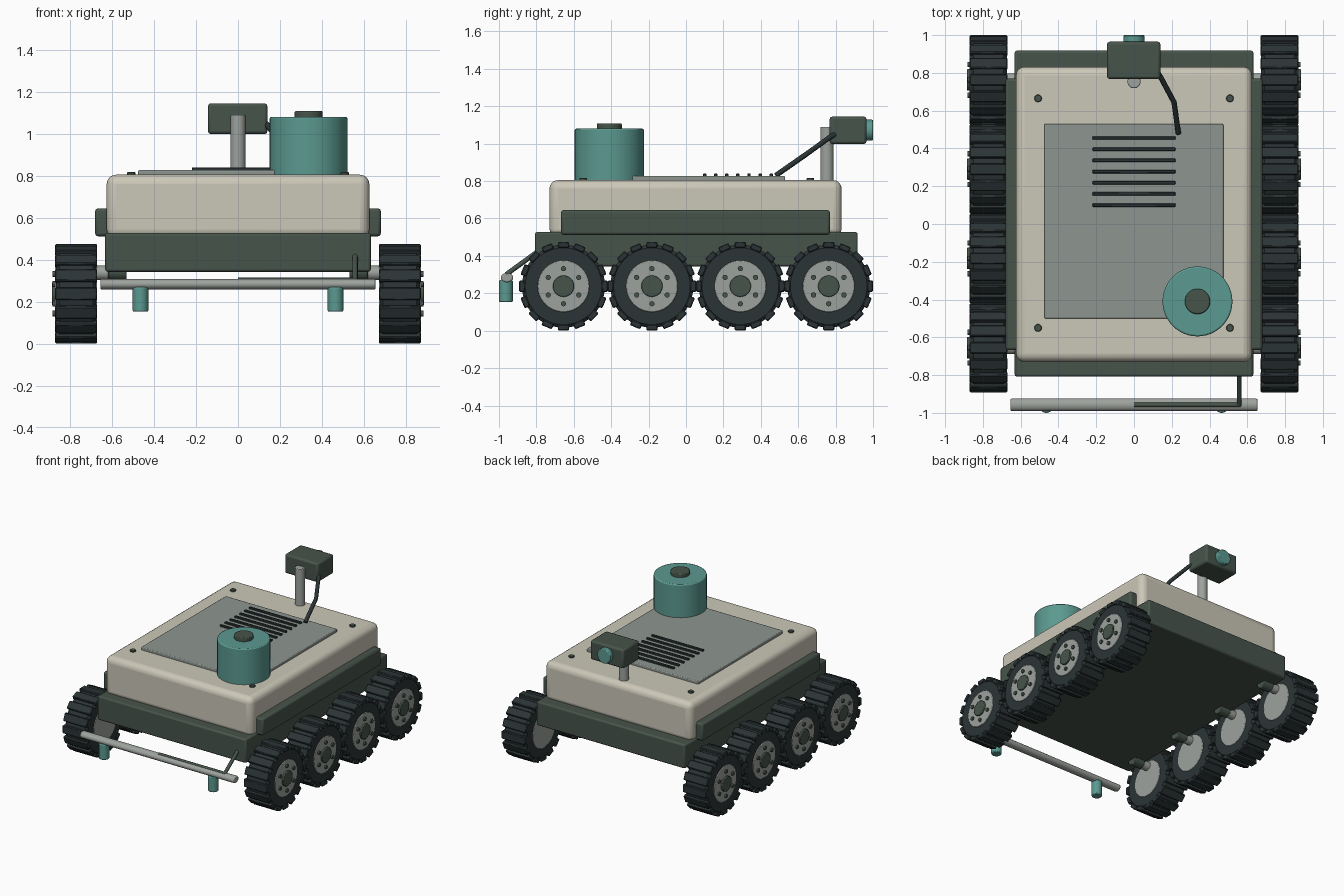
import bpy, bmesh, math
from mathutils import Vector, Matrix

if "Cube" in bpy.data.objects:
    bpy.data.objects.remove(bpy.data.objects["Cube"])


def material(name, rgb):
    m = bpy.data.materials.new(name)
    m.diffuse_color = (*rgb, 1)
    m.use_nodes = True
    m.node_tree.nodes["Principled BSDF"].inputs["Base Color"].default_value = m.diffuse_color
    return m


CREAM = material("cream", (0.60, 0.575, 0.48))
GREEN = material("dark_green", (0.062, 0.088, 0.070))
TEAL = material("teal", (0.105, 0.32, 0.28))
PANEL = material("panel_grey", (0.27, 0.30, 0.275))
RUBBER = material("rubber", (0.024, 0.034, 0.036))
METAL = material("metal_grey", (0.34, 0.365, 0.34))


def finish(name, bm, mat, bevel=0.0, segments=2):
    bmesh.ops.recalc_face_normals(bm, faces=bm.faces)
    me = bpy.data.meshes.new(name)
    bm.to_mesh(me)
    bm.free()
    me.materials.append(mat)
    ob = bpy.data.objects.new(name, me)
    bpy.context.collection.objects.link(ob)
    bpy.ops.object.select_all(action='DESELECT')
    ob.select_set(True)
    bpy.context.view_layer.objects.active = ob
    if bevel:
        mod = ob.modifiers.new("soft_edges", 'BEVEL')
        mod.width = bevel
        mod.segments = segments
        mod.limit_method = 'ANGLE'
        mod.angle_limit = math.radians(40)
    bpy.ops.object.shade_smooth_by_angle(angle=math.radians(35))
    return ob


def add_box(bm, lo, hi, matrix=Matrix()):
    lo, hi = Vector(lo), Vector(hi)
    m = matrix @ Matrix.Translation((lo + hi) / 2) @ Matrix.Diagonal((*(hi - lo), 1))
    bmesh.ops.create_cube(bm, size=1, matrix=m)


def add_rod(bm, a, b, r, sides=32):
    a, b = Vector(a), Vector(b)
    d = b - a
    m = Matrix.Translation((a + b) / 2) @ d.to_track_quat('Z', 'Y').to_matrix().to_4x4()
    bmesh.ops.create_cone(bm, cap_ends=True, segments=sides, radius1=r, radius2=r,
                          depth=d.length, matrix=m)


def box(name, lo, hi, mat, bevel=0.0, segments=2):
    bm = bmesh.new()
    add_box(bm, lo, hi)
    return finish(name, bm, mat, bevel, segments)


def rod(name, a, b, r, mat, bevel=0.0, sides=32):
    bm = bmesh.new()
    add_rod(bm, a, b, r, sides)
    return finish(name, bm, mat, bevel)


def cable(name, points, r, mat):
    bm = bmesh.new()
    for a, b in zip(points, points[1:]):
        add_rod(bm, a, b, r, 12)
    for p in points[1:-1]:
        bmesh.ops.create_uvsphere(bm, u_segments=12, v_segments=8, radius=r,
                                  matrix=Matrix.Translation(p))
    return finish(name, bm, mat)


# Body shells
box("chassis", (-0.632, -0.808, 0.343), (0.632, 0.918, 0.528), GREEN, 0.012)
box("upper_body", (-0.625, -0.73, 0.50), (0.625, 0.832, 0.805), CREAM, 0.045, 4)
for s, side in ((-1, "left"), (1, "right")):
    xs = sorted((s * 0.60, s * 0.68))
    box(side + "_side_panel", (xs[0], -0.668, 0.512), (xs[1], 0.77, 0.645), GREEN, 0.014)

# Deck plate, vents and screws
box("deck_plate", (-0.475, -0.50, 0.79), (0.473, 0.53, 0.827), PANEL, 0.006)
bm = bmesh.new()
for i in range(7):
    y = 0.10 + i * 0.0592
    add_box(bm, (-0.22, y - 0.009, 0.82), (0.22, y + 0.009, 0.84))
finish("vent_slats", bm, RUBBER, 0.003, 1)
bm = bmesh.new()
for x in (-0.508, 0.508):
    for y in (-0.55, 0.665):
        add_rod(bm, (x, y, 0.79), (x, y, 0.817), 0.02, 20)
finish("deck_screws", bm, GREEN, 0.003, 1)

# Sensor drum
rod("sensor_drum", (0.336, -0.41, 0.79), (0.336, -0.41, 1.08), 0.185, TEAL, 0.008, 48)
rod("drum_cap", (0.336, -0.41, 1.07), (0.336, -0.41, 1.108), 0.067, GREEN, 0.006)

# Camera mast
rod("mast", (0, 0.754, 0.79), (0, 0.754, 1.09), 0.035, METAL, 0.005)
box("camera_head", (-0.143, 0.768, 0.998), (0.14, 0.965, 1.145), GREEN, 0.014)
rod("camera_lens", (0, 0.95, 1.072), (0, 1.0, 1.072), 0.056, TEAL, 0.006)
cable("mast_cable", [(0.12, 0.81, 1.06), (0.145, 0.77, 1.035),
                     (0.212, 0.645, 0.945), (0.235, 0.48, 0.83)], 0.014, RUBBER)

# Front bar with probes and link rod
bar = rod("front_bar", (-0.655, 0, 0), (0.655, 0, 0), 0.03, METAL, 0.008)
bar.scale = (1, 1.1, 0.85)
bar.location = (0, -0.957, 0.284)
for s, side in ((-1, "left"), (1, "right")):
    rod(side + "_probe", (s * 0.464, -0.963, 0.153), (s * 0.464, -0.963, 0.27),
        0.037, TEAL, 0.006)
cable("bar_link", [(0, -0.957, 0.304), (0.557, -0.957, 0.304),
                   (0.557, -0.79, 0.425)], 0.013, GREEN)


# Wheels
def wheel(s, y, tag):
    z, R = 0.238, 0.222
    at = lambda x, a=0, r=0: (s * x, y + r * math.sin(a), z + r * math.cos(a))
    # Hollow tyre from a lathed profile
    bm = bmesh.new()
    n = 48
    profile = [(0.675, 0.136), (0.675, 0.205), (0.69, R), (0.85, R), (0.865, 0.205), (0.865, 0.136)]
    rings = [[bm.verts.new(at(x, 2 * math.pi * k / n, r)) for k in range(n)] for x, r in profile]
    for p in range(len(rings)):
        a, b = rings[p], rings[(p + 1) % len(rings)]
        for k in range(n):
            j = (k + 1) % n
            bm.faces.new((a[k], a[j], b[j], b[k]))
    finish(tag + "_tyre", bm, RUBBER)
    # Tread lugs
    bm = bmesh.new()
    for k in range(16):
        m = Matrix.Translation((s * 0.77, y, z)) @ Matrix.Rotation(k * math.pi / 8, 4, 'X')
        add_box(bm, (-0.1, -0.03, 0.205), (0.1, 0.03, 0.237), m)
    finish(tag + "_tread", bm, RUBBER, 0.005, 1)
    # Rim, hub and bolts
    rod(tag + "_rim", at(0.672), at(0.871), 0.138, METAL, 0.004, 40)
    rod(tag + "_hub", at(0.86), at(0.884), 0.057, GREEN, 0.004, 28)
    bm = bmesh.new()
    for k in range(6):
        a = k * math.pi / 3
        add_rod(bm, at(0.86, a, 0.094), at(0.882, a, 0.094), 0.014, 12)
    finish(tag + "_bolts", bm, GREEN)
    # Axle and its mount under the chassis
    rod(tag + "_axle", (s * 0.59, y, 0.338), (s * 0.69, y, 0.338), 0.034, METAL)
    rod(tag + "_axle_mount", (s * 0.53, y, 0.343), (s * 0.618, y, 0.343), 0.042, GREEN, 0.005, 20)


for s, side in ((-1, "left"), (1, "right")):
    for i in range(4):
        wheel(s, -0.655 + i * 0.4727, f"{side}_wheel_{i + 1}")
